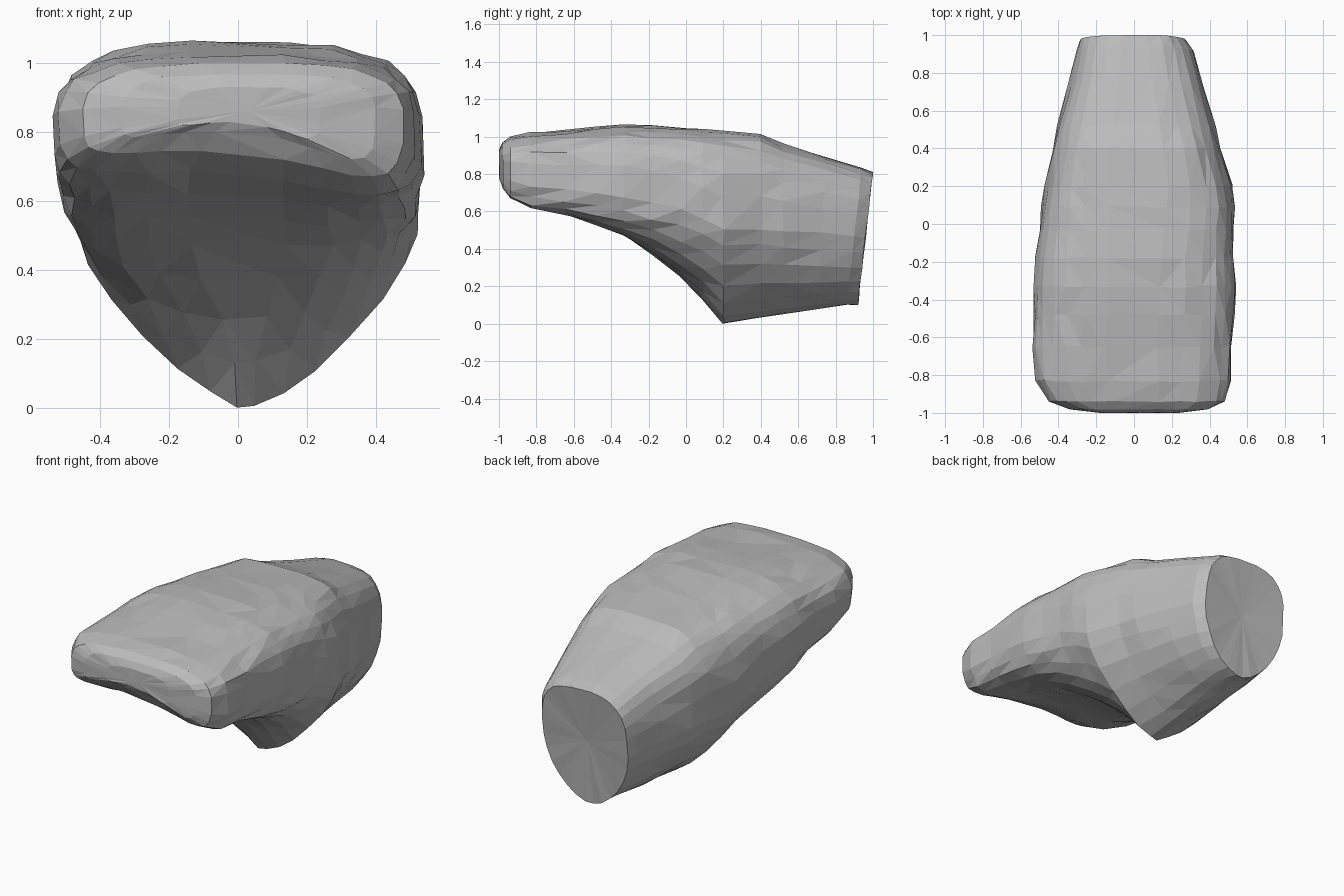
import bpy
import bmesh
import math
import random
from mathutils import Vector

random.seed(4)
SIDES = 28

old = bpy.data.objects.get("Cube")
if old:
    bpy.data.objects.remove(old, do_unlink=True)

# Stations along the length: y, right edge, left edge, top, bottom
STATIONS = [
    (-1.00, -0.18, 0.24, 0.93, 0.77),
    (-0.98, -0.34, 0.40, 0.97, 0.70),
    (-0.94, -0.45, 0.48, 1.00, 0.64),
    (-0.83, -0.52, 0.51, 1.02, 0.58),
    (-0.65, -0.54, 0.52, 1.03, 0.54),
    (-0.48, -0.53, 0.53, 1.05, 0.50),
    (-0.33, -0.53, 0.54, 1.06, 0.45),
    (-0.18, -0.52, 0.53, 1.06, 0.37),
    (-0.03, -0.50, 0.53, 1.05, 0.26),
    (0.09, -0.49, 0.53, 1.04, 0.13),
    (0.20, -0.47, 0.52, 1.03, 0.0),
    (0.40, -0.43, 0.46, 1.01, 0.03),
    (0.52, -0.41, 0.43, 0.96, 0.05),
    (0.75, -0.35, 0.37, 0.89, 0.08),
    (0.94, -0.31, 0.32, 0.835, 0.10),
    (1.00, -0.29, 0.28, 0.81, 0.10),
]


def blend(a, b, t):
    t = min(max(t, 0), 1)
    return a + (b - a) * t * t * (3 - 2 * t)


def spow(v, p):
    return math.copysign(abs(v) ** p, v)


def section(y, right, left, top, bottom):
    """Rounded slab at the front, turning into a keel shape at the back."""
    keel = (y + 0.35) / 0.55
    rear = (y - 0.3) / 0.6
    mid = bottom + (top - bottom) * blend(0.51, 0.55, rear)
    arch = min(blend(0.1, 0, (y + 0.9) / 0.8), 0.7 * (mid - bottom))
    lean = blend(0, 0.08, (y - 0.5) / 0.5)
    low_power = blend(3.2, 1.42, keel) + blend(0, 0.4, rear)
    high_power = blend(3.2, 3.8, keel) - blend(0, 0.8, rear)
    points = []
    for i in range(SIDES):
        a = math.tau * (i + 0.5) / SIDES
        c, s = math.cos(a), math.sin(a)
        power = high_power if s > 0 else low_power
        u, v = spow(c, 2 / power), spow(s, 2 / power)
        x = (left + right) / 2 + u * (left - right) / 2
        z = mid + v * ((top - mid) if v > 0 else (mid - bottom))
        if v < 0:
            # Hollow underside, drooping towards the left corner
            z += -v * arch * (1 - u * u - 0.5 * u)
        points.append(Vector((x, y - lean * (top - z) / 0.7, z)))
    return points


def rough(p, y):
    """Chip the surface a little, leaving the two ends crisp."""
    amount = 0.007 if abs(y) < 0.9 else 0.003
    q = p + Vector([random.uniform(-amount, amount) for _ in range(3)])
    q.z = max(q.z, 0)
    q.y = min(max(q.y, -1), 1)
    return q


# Boulder body
bm = bmesh.new()
rings = [[bm.verts.new(rough(p, st[0])) for p in section(*st)] for st in STATIONS]
for near, far in zip(rings, rings[1:]):
    for i in range(SIDES):
        j = (i + 1) % SIDES
        bm.faces.new((near[i], near[j], far[j], far[i]))

# Nose cap and broken back cap
for ring, inset in ((rings[0], 0), (rings[-1], -0.015)):
    centre = sum((v.co for v in ring), Vector()) / SIDES
    centre.y += inset
    hub = bm.verts.new(centre)
    for i in range(SIDES):
        bm.faces.new((ring[i], ring[(i + 1) % SIDES], hub))

bmesh.ops.triangulate(bm, faces=bm.faces[:], quad_method="SHORT_EDGE")
bmesh.ops.recalc_face_normals(bm, faces=bm.faces[:])
mesh = bpy.data.meshes.new("overhanging_rock")
bm.to_mesh(mesh)
bm.free()

rock = bpy.data.objects.new("overhanging_rock", mesh)
bpy.context.collection.objects.link(rock)

# Stone colour
stone = bpy.data.materials.new("stone_grey")
stone.use_nodes = True
colour = (0.5, 0.5, 0.5, 1)
stone.diffuse_color = colour
stone.node_tree.nodes["Principled BSDF"].inputs["Base Color"].default_value = colour
mesh.materials.append(stone)
